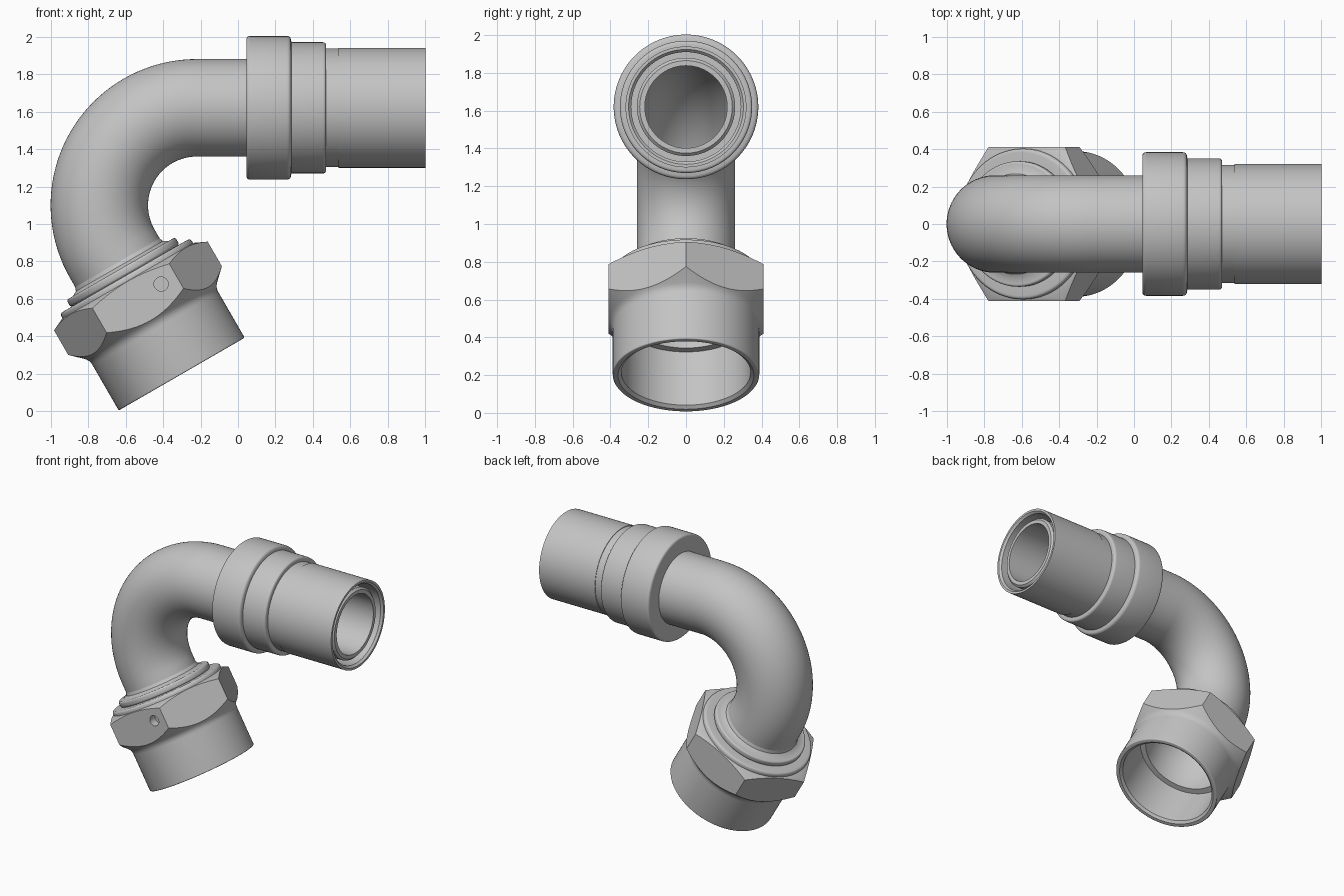
import bpy, bmesh, math
from mathutils import Matrix, Vector

if "Cube" in bpy.data.objects:
    bpy.data.objects.remove(bpy.data.objects["Cube"])

SEG = 96
metal = bpy.data.materials.new("grey metal")
metal.diffuse_color = (0.55, 0.55, 0.55, 1)
metal.use_nodes = True
metal.node_tree.nodes["Principled BSDF"].inputs["Base Color"].default_value = metal.diffuse_color

# Layout: horizontal run at AXIS_Z, 120 degree elbow, then an outlet tilted by 30 degrees
AXIS_Z, TUBE_R, BORE_R = 1.62, 0.26, 0.218
BEND_C, BEND_R = Vector((-0.22, 0, 1.10)), 0.52
c, s = math.cos(math.radians(30)), 0.5
BEND_END = BEND_C + Vector((-c, 0, -s)) * BEND_R
RUN = Matrix(((0, 0, 1, 0), (0, 1, 0, 0), (-1, 0, 0, AXIS_Z), (0, 0, 0, 1)))
OUTLET = Matrix(((c, 0, s, BEND_END.x), (0, -1, 0, 0), (s, 0, -c, BEND_END.z), (0, 0, 0, 1)))


def finish(name, bm, matrix=None):
    bmesh.ops.recalc_face_normals(bm, faces=bm.faces)
    me = bpy.data.meshes.new(name)
    bm.to_mesh(me)
    bm.free()
    me.materials.append(metal)
    ob = bpy.data.objects.new(name, me)
    bpy.context.collection.objects.link(ob)
    if matrix:
        ob.matrix_world = matrix
    return ob


def smooth(ob):
    bpy.ops.object.select_all(action='DESELECT')
    ob.select_set(True)
    bpy.context.view_layer.objects.active = ob
    bpy.ops.object.shade_smooth_by_angle(angle=math.radians(32))


def bridge_loops(bm, rings):
    """Skin a closed chain of closed rings."""
    for a, b in zip(rings, rings[1:] + rings[:1]):
        n = len(a)
        for i in range(n):
            bm.faces.new((a[i], a[(i + 1) % n], b[(i + 1) % n], b[i]))


def rounded(profile, steps=4):
    """Replace points (t, r, fillet) of a closed profile by small arcs."""
    out = []
    for i, p in enumerate(profile):
        q = Vector(p[:2])
        if len(p) == 2:
            out.append(q)
            continue
        a = Vector(profile[i - 1][:2])
        b = Vector(profile[(i + 1) % len(profile)][:2])
        a = q + (a - q).normalized() * p[2]
        b = q + (b - q).normalized() * p[2]
        for k in range(steps + 1):
            f = k / steps
            out.append(a * (1 - f) ** 2 + q * 2 * f * (1 - f) + b * f * f)
    return out


def lathe(name, profile, matrix):
    bm = bmesh.new()
    rings = []
    for t, r in rounded(profile):
        rings.append([bm.verts.new((r * math.cos(2 * math.pi * i / SEG),
                                    r * math.sin(2 * math.pi * i / SEG), t)) for i in range(SEG)])
    bridge_loops(bm, rings)
    return finish(name, bm, matrix)


def cutter(name, radius, depth, sides, local):
    bm = bmesh.new()
    bmesh.ops.create_cone(bm, cap_ends=True, segments=sides, radius1=radius,
                          radius2=radius, depth=depth, matrix=local)
    return finish(name, bm, OUTLET)


def boolean(ob, tool, operation):
    mod = ob.modifiers.new("cut", 'BOOLEAN')
    mod.operation, mod.solver, mod.object = operation, 'EXACT', tool
    bpy.context.view_layer.objects.active = ob
    bpy.ops.object.modifier_apply(modifier=mod.name)
    bpy.data.objects.remove(tool)


# Bent tube: hollow pipe swept along run, elbow and outlet
path = [(Vector((0.975, 0, AXIS_Z)), 90, TUBE_R - 0.015), (Vector((0.96, 0, AXIS_Z)), 90, TUBE_R)]
for k in range(41):
    a = 90 + 120 * k / 40
    d = Vector((math.cos(math.radians(a)), 0, math.sin(math.radians(a))))
    path.append((BEND_C + d * BEND_R, a, TUBE_R))
path.append((BEND_END + Vector((s, 0, -c)) * 0.12, 210, TUBE_R))
bm = bmesh.new()


def section(p, a, r):
    d = Vector((math.cos(math.radians(a)), 0, math.sin(math.radians(a))))
    return [bm.verts.new(p + d * r * math.cos(2 * math.pi * i / SEG)
                         + Vector((0, r * math.sin(2 * math.pi * i / SEG), 0))) for i in range(SEG)]


outer = [section(p, a, r) for p, a, r in path]
inner = [section(p, a, BORE_R) for p, a, r in path]
bridge_loops(bm, outer + inner[::-1])
smooth(finish("bent_tube", bm))

# Stepped collar and thin sleeve around the horizontal end
smooth(lathe("collar", [(0.045, 0.255), (0.045, 0.383, 0.02), (0.28, 0.383, 0.02), (0.285, 0.35),
                        (0.47, 0.35, 0.018), (0.47, 0.255)], RUN))
smooth(lathe("sleeve", [(0.45, 0.255), (0.45, 0.316), (0.535, 0.316), (0.535, 0.32), (1.0, 0.32),
                        (1.0, 0.304), (0.985, 0.29), (0.65, 0.29), (0.65, 0.255)], RUN))

# Ferrule joining the tube to the nut
smooth(lathe("ferrule", [(0.04, 0.255), (0.075, 0.268), (0.09, 0.295), (0.09, 0.335, 0.015),
                         (0.135, 0.335, 0.015), (0.135, 0.32), (0.17, 0.32), (0.17, 0.345),
                         (0.40, 0.345), (0.40, 0.30), (0.22, 0.295), (0.10, BORE_R),
                         (0.04, BORE_R)], OUTLET))

# Retaining ring on top of the nut
smooth(lathe("retaining_ring", [(0.18, 0.315), (0.135, 0.315), (0.135, 0.402, 0.02),
                                (0.18, 0.402)], OUTLET))

# Nut: turned body trimmed by a hexagon, with a small blind hole in the front flat
nut = lathe("hex_nut", [(0.165, 0.335), (0.165, 0.405), (0.205, 0.49), (0.333, 0.49),
                        (0.43, 0.388, 0.03), (0.74, 0.388, 0.008), (0.74, 0.36), (0.725, 0.342),
                        (0.38, 0.342), (0.38, 0.335)], OUTLET)
hexagon = cutter("hexagon_cutter", 0.41 / c, 2, 6,
                 Matrix.Rotation(math.radians(90), 4, 'Z'))
# keep two hexagon corners in the plane of the bend
far = max(hexagon.data.vertices, key=lambda v: v.co.x).co.x
if far < 0.45:
    hexagon.data.transform(Matrix.Rotation(math.radians(30), 4, 'Z'))
boolean(nut, hexagon, 'INTERSECT')
hole = cutter("hole_cutter", 0.038, 0.12, 24,
              Matrix.Translation((0.145, 0.41, 0.269)) @ Matrix.Rotation(math.radians(90), 4, 'X'))
boolean(nut, hole, 'DIFFERENCE')
smooth(nut)
